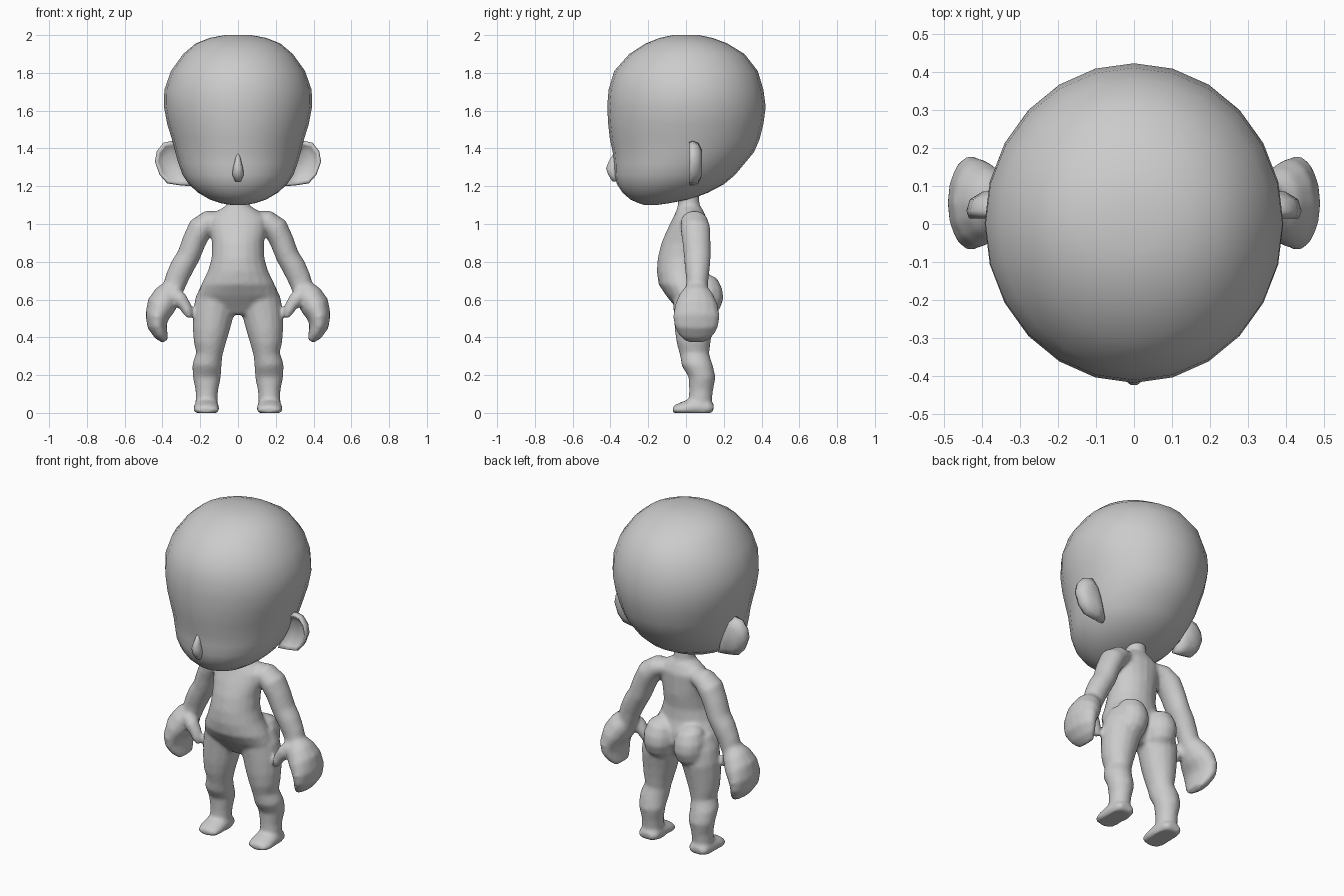
import bpy, bmesh, math
from mathutils import Vector

skin = bpy.data.materials.new("plain grey")
skin.diffuse_color = (0.6, 0.6, 0.6, 1)


def tube(bm, rings, sides=16, side=(0, 1, 0), flip=1):
    """Loft ellipses; each ring is x, y, z, in-plane radius, radius along the side axis."""
    side = Vector(side)
    pts = [Vector((r[0] * flip, r[1], r[2])) for r in rings]
    loops = []
    for i, r in enumerate(rings):
        t = (pts[min(i + 1, len(pts) - 1)] - pts[max(i - 1, 0)])
        t = (t - side * t.dot(side)).normalized()
        u = side.cross(t)
        loop = []
        for k in range(sides):
            a = 2 * math.pi * k / sides
            loop.append(bm.verts.new(pts[i] + u * r[3] * math.cos(a) + side * r[4] * math.sin(a)))
        loops.append(loop)
    for a, b in zip(loops, loops[1:]):
        for k in range(sides):
            n = (k + 1) % sides
            bm.faces.new((a[k], a[n], b[n], b[k]))
    bm.faces.new(loops[0])
    bm.faces.new(loops[-1])


def finish(bm, name):
    bmesh.ops.recalc_face_normals(bm, faces=bm.faces)
    for f in bm.faces:
        f.smooth = True
    me = bpy.data.meshes.new(name)
    bm.to_mesh(me)
    bm.free()
    me.materials.append(skin)
    ob = bpy.data.objects.new(name, me)
    bpy.context.collection.objects.link(ob)
    return ob


# head: height, half width, front y, back y
profile = [(2.0, .07, -.07, .07), (1.985, .15, -.14, .14), (1.955, .225, -.215, .22),
           (1.9, .29, -.30, .31), (1.81, .355, -.38, .38), (1.71, .39, -.41, .41),
           (1.62, .392, -.417, .422), (1.53, .375, -.412, .41), (1.45, .35, -.403, .39),
           (1.38, .332, -.388, .36), (1.32, .315, -.382, .31), (1.26, .293, -.38, .26),
           (1.21, .26, -.365, .20), (1.165, .21, -.335, .115), (1.13, .15, -.295, .02),
           (1.11, .09, -.25, -.09), (1.1, .03, -.22, -.16)]
bm = bmesh.new()
tube(bm, [(0, (f + b) / 2, z, w, (b - f) / 2) for z, w, f, b in profile], 24)
finish(bm, "head")

# nose: small pointed bump
bm = bmesh.new()
tube(bm, [(0, -.375, 1.37, .008, .012), (0, -.385, 1.33, .018, .026), (0, -.39, 1.295, .027, .035),
          (0, -.385, 1.26, .03, .028), (0, -.375, 1.225, .015, .015)], 10)
finish(bm, "nose")

# ears: dished outline, hollow in front and rounded behind
outline = [(.25, 1.20), (.31, 1.205), (.375, 1.215), (.415, 1.26), (.44, 1.33),
           (.43, 1.385), (.395, 1.43), (.35, 1.44), (.31, 1.405), (.28, 1.33)]
for name, s in (("ear_right", 1), ("ear_left", -1)):
    bm = bmesh.new()
    loops = []
    for k, y in ((.5, .05), (.78, .03), (.93, .015), (1, .035), (.9, .065), (.55, .085)):
        loops.append([bm.verts.new((s * (.345 + (x - .345) * k), y, 1.325 + (z - 1.325) * k))
                      for x, z in outline])
    for a, b in zip(loops, loops[1:]):
        for i in range(len(a)):
            n = (i + 1) % len(a)
            bm.faces.new((a[i], a[n], b[n], b[i]))
    bm.faces.new(loops[0])
    bm.faces.new(loops[-1])
    finish(bm, name)

# body: overlapping limbs fused into one smooth skin
bm = bmesh.new()
# neck and torso
tube(bm, [(0, .01, 1.2, .055, .055), (0, .015, 1.1, .058, .058), (0, .02, 1.075, .10, .07),
          (0, .02, 1.03, .155, .09), (0, .005, .97, .15, .105), (0, -.01, .9, .138, .12),
          (0, -.025, .82, .14, .125), (0, -.025, .75, .16, .13), (0, -.01, .68, .195, .135),
          (0, .01, .62, .215, .115), (0, .02, .565, .17, .08), (0, .025, .52, .06, .05)], 20)
for s in (1, -1):
    # leg with thigh, knee and calf
    tube(bm, [(.11, .04, .68, .08, .09), (.118, .04, .6, .108, .11), (.132, .045, .52, .108, .11),
              (.143, .04, .44, .098, .10), (.15, .04, .37, .085, .09), (.152, .045, .31, .07, .078),
              (.165, .06, .25, .078, .083), (.165, .085, .19, .075, .072),
              (.165, .08, .12, .06, .064), (.167, .075, .06, .058, .062),
              (.167, .07, .0, .062, .07)], 16, flip=s)
    # foot
    tube(bm, [(.167, .145, .02, .025, .045), (.167, .12, .025, .04, .063), (.167, .04, .03, .05, .068),
              (.167, -.02, .018, .04, .07), (.167, -.055, .015, .028, .06),
              (.167, -.07, .012, .015, .04)], 14, (1, 0, 0), s)
    # buttock
    tube(bm, [(.09, .08, .74, .03, .03), (.095, .095, .71, .07, .072), (.10, .10, .655, .088, .094),
              (.10, .10, .605, .09, .10), (.105, .095, .55, .08, .085), (.11, .08, .5, .05, .05)],
         14, flip=s)
    # shoulder, arm and wrist
    tube(bm, [(.08, .04, 1.03, .04, .05), (.15, .045, 1.015, .06, .072), (.2, .05, .975, .068, .08),
              (.232, .055, .91, .064, .076), (.262, .06, .83, .062, .072), (.295, .06, .775, .064, .068),
              (.325, .06, .71, .062, .06), (.345, .058, .65, .056, .058),
              (.36, .055, .6, .05, .06)], 14, flip=s)
    # mitten hand curling inward
    tube(bm, [(.345, .055, .66, .055, .06), (.375, .055, .62, .072, .092), (.405, .055, .57, .078, .115),
              (.428, .055, .51, .064, .125), (.428, .055, .46, .052, .118), (.408, .055, .415, .038, .095),
              (.385, .055, .38, .018, .06)], 14, flip=s)
    # thumb
    tube(bm, [(.35, .02, .64, .04, .045), (.31, .005, .605, .042, .042), (.28, 0, .565, .033, .036),
              (.264, -.005, .53, .027, .03), (.256, -.005, .505, .015, .018)], 10, flip=s)
for v in bm.verts:
    v.co.z = max(v.co.z, 0)
body = finish(bm, "body")
remesh = body.modifiers.new("fuse", 'REMESH')
remesh.mode = 'VOXEL'
remesh.voxel_size = 0.011
remesh.use_smooth_shade = True
smooth = body.modifiers.new("soften", 'SMOOTH')
smooth.factor = 0.5
smooth.iterations = 6
